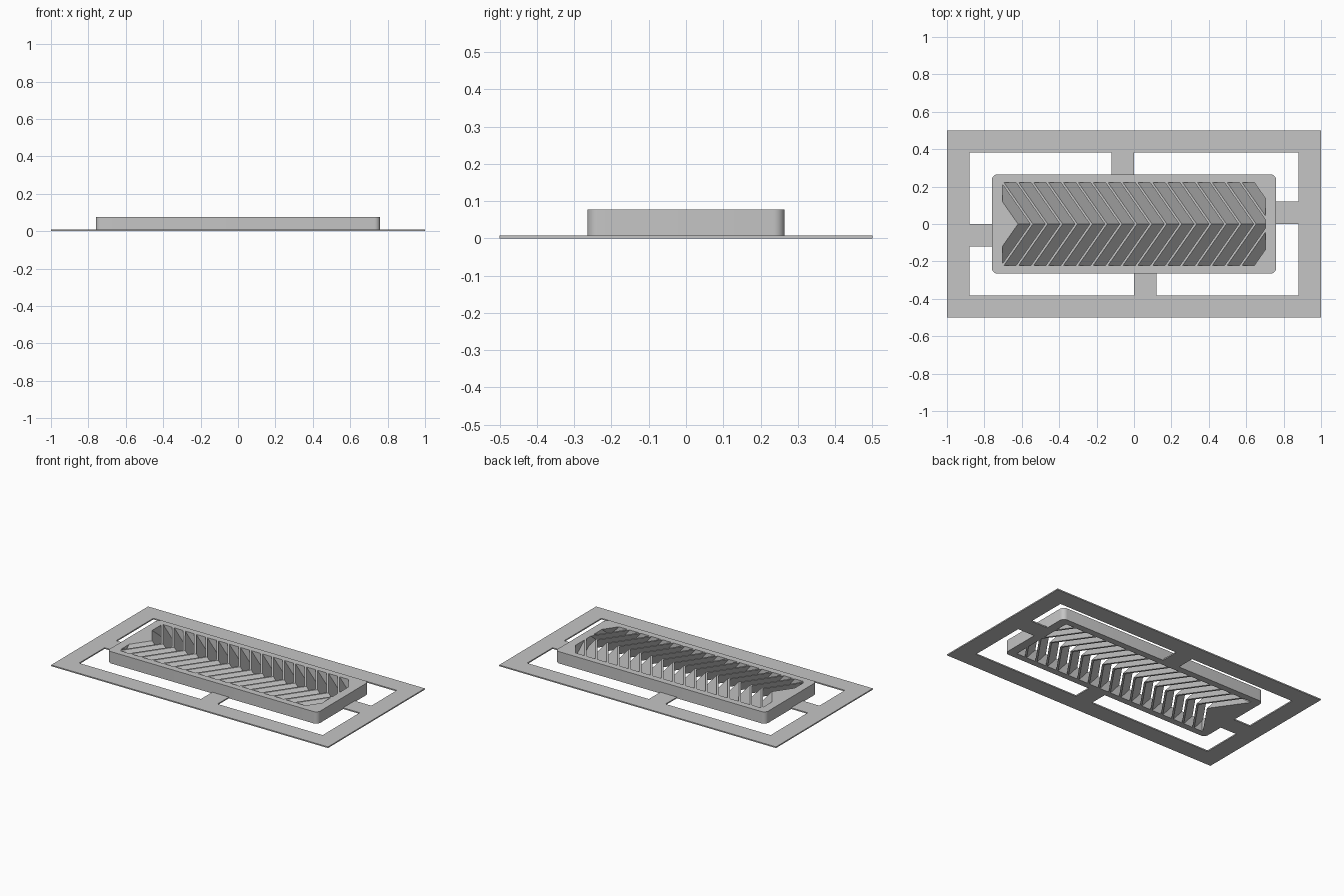
import bpy
import bmesh
from mathutils import Vector

old = bpy.data.objects.get("Cube")
if old:
    bpy.data.objects.remove(old, do_unlink=True)

# One plain grey for everything
GREY = (0.56, 0.56, 0.56, 1)
grey = bpy.data.materials.new("plain grey")
grey.use_nodes = True
grey.diffuse_color = GREY
grey.node_tree.nodes["Principled BSDF"].inputs["Base Color"].default_value = GREY

HEIGHT, SHEET = 0.077, 0.008
HALF_X, HALF_Y = 0.76, 0.265       # raised plate
OPEN_X, OPEN_Y = 0.703, 0.223      # louvred area
SLOTS, PITCH, WIDTH = 18, 0.0796, 0.065
SWEEP, LEAN = 0.7, 0.066           # chevron sweep, drop of each slat along x
FIRST = -0.62                      # apex of the first slot


def finish(name, bm):
    bmesh.ops.recalc_face_normals(bm, faces=bm.faces)
    mesh = bpy.data.meshes.new(name)
    bm.to_mesh(mesh)
    bm.free()
    mesh.materials.append(grey)
    obj = bpy.data.objects.new(name, mesh)
    bpy.context.collection.objects.link(obj)
    return obj


def add_box(bm, x0, x1, y0, y1, z0, z1):
    made = bmesh.ops.create_cube(bm, size=1)["verts"]
    bmesh.ops.scale(bm, vec=(x1 - x0, y1 - y0, z1 - z0), verts=made)
    centre = Vector((x0 + x1, y0 + y1, z0 + z1)) / 2
    bmesh.ops.translate(bm, vec=centre, verts=made)
    return made


def box(name, *bounds):
    bm = bmesh.new()
    add_box(bm, *bounds)
    return finish(name, bm)


def combine(target, tool, operation):
    mod = target.modifiers.new("cut", "BOOLEAN")
    mod.object, mod.operation, mod.solver = tool, operation, "EXACT"
    bpy.context.view_layer.objects.active = target
    bpy.ops.object.modifier_apply(modifier=mod.name)
    bpy.data.objects.remove(tool, do_unlink=True)


def add_slot(bm, x0):
    """Chevron prism that leans towards +x as it goes down."""
    x1 = x0 + WIDTH
    back = SWEEP * OPEN_Y
    outline = [(x0 - back, OPEN_Y), (x0, 0), (x0 - back, -OPEN_Y),
               (x1 - back, -OPEN_Y), (x1, 0), (x1 - back, OPEN_Y)]
    rings = []
    for z in (-0.02, HEIGHT + 0.02):
        shift = LEAN * (1 - z / HEIGHT)
        rings.append([bm.verts.new((x + shift, y, z)) for x, y in outline])
    low, high = rings
    n = len(outline)
    for i in range(n):
        j = (i + 1) % n
        bm.faces.new((low[i], low[j], high[j], high[i]))
    # Split each cap at the apex so both halves stay convex
    for ring in rings:
        bm.faces.new((ring[0], ring[1], ring[4], ring[5]))
        bm.faces.new((ring[1], ring[2], ring[3], ring[4]))


# Raised plate with rounded upright corners
bm = bmesh.new()
add_box(bm, -HALF_X, HALF_X, -HALF_Y, HALF_Y, 0, HEIGHT)
upright = [e for e in bm.edges
           if abs(e.verts[0].co.z - e.verts[1].co.z) > HEIGHT / 2]
bmesh.ops.bevel(bm, geom=upright, offset=0.03, segments=6, profile=0.5,
                affect="EDGES")
plate = finish("louvred_plate", bm)

# Leaning chevron slots, trimmed to the louvred area, leave the slats standing
bm = bmesh.new()
for k in range(SLOTS):
    add_slot(bm, FIRST + k * PITCH)
slots = finish("slot_cutter", bm)
slots.hide_render = True
trim = box("trim_helper", -OPEN_X, OPEN_X, -0.4, 0.4, -0.01, HEIGHT + 0.01)
trim.hide_render = True
combine(slots, trim, "INTERSECT")
combine(plate, slots, "DIFFERENCE")

# Thin surrounding frame with four windows' worth of space
frame = box("flat_frame", -1, 1, -0.5, 0.5, 0, SHEET)
window = box("frame_window", -0.88, 0.88, -0.383, 0.383, -0.1, 0.1)
window.hide_render = True
combine(frame, window, "DIFFERENCE")

# Tabs joining plate and frame, staggered in a pinwheel
for side, s in (("back", 1), ("front", -1)):
    xs, ys = sorted((0, -0.12 * s)), sorted((HALF_Y * s, 0.383 * s))
    box(side + "_tab", *xs, *ys, 0, SHEET)
for side, s in (("left", 1), ("right", -1)):
    xs, ys = sorted((HALF_X * s, 0.88 * s)), sorted((0, 0.12 * s))
    box(side + "_tab", *xs, *ys, 0, SHEET)

# Smooth only the rounded corners
bpy.ops.object.select_all(action="DESELECT")
plate.select_set(True)
bpy.context.view_layer.objects.active = plate
bpy.ops.object.shade_smooth_by_angle(angle=0.5)
